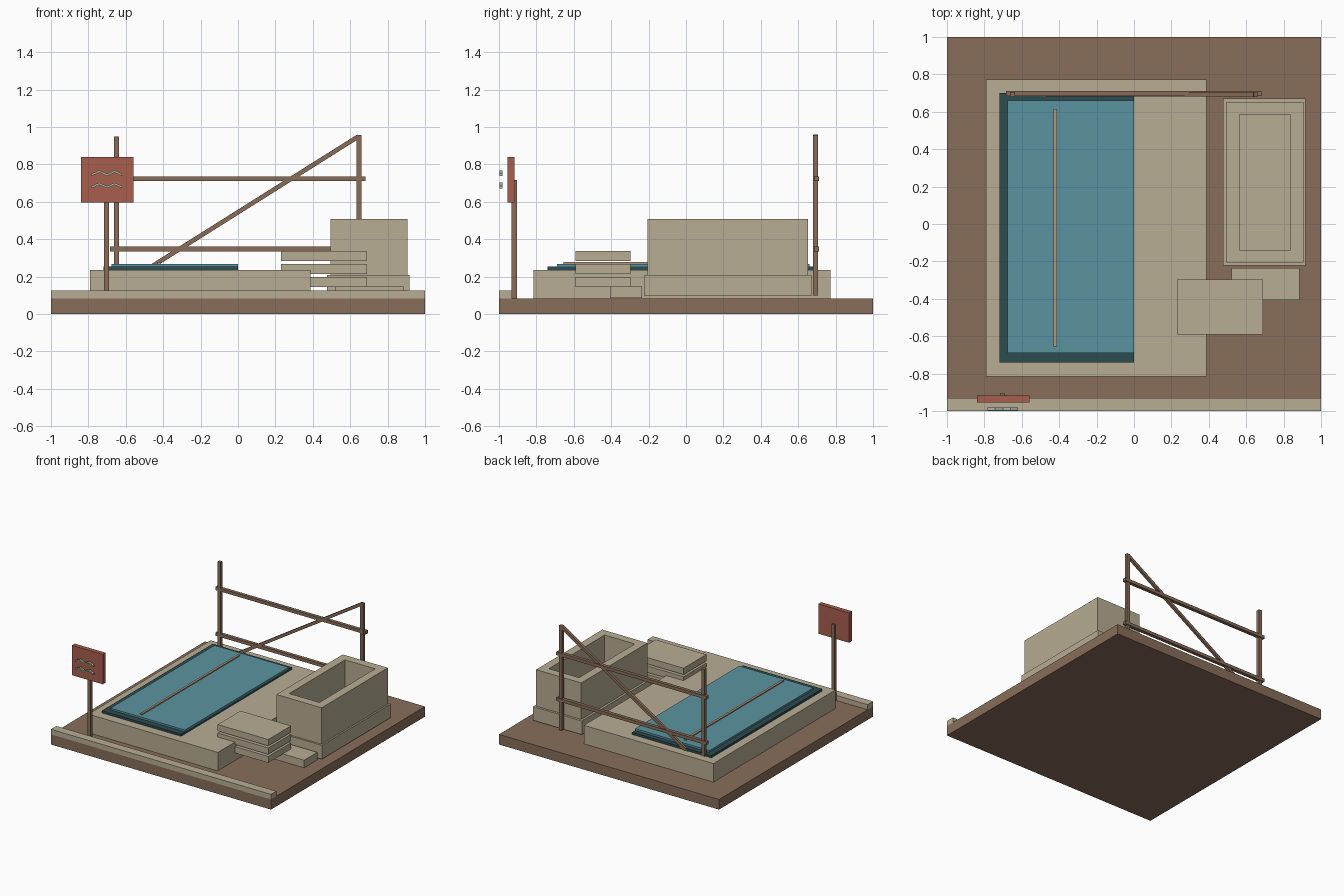
import bpy
import bmesh
from mathutils import Vector, Matrix

old = bpy.data.objects.get("Cube")
if old:
    bpy.data.objects.remove(old, do_unlink=True)


def material(name, hex_code):
    """Flat colour from an sRGB hex code, stored as linear values."""
    rgb = []
    for i in (0, 2, 4):
        c = int(hex_code[i:i + 2], 16) / 255
        rgb.append(c / 12.92 if c <= 0.04045 else ((c + 0.055) / 1.055) ** 2.4)
    mat = bpy.data.materials.new(name)
    mat.use_nodes = True
    mat.diffuse_color = (*rgb, 1)
    mat.node_tree.nodes["Principled BSDF"].inputs["Base Color"].default_value = (*rgb, 1)
    return mat


stone = material("pale_stone", "b8ad94")
earth = material("brown_earth", "886e5a")
wood = material("brown_wood", "886c58")
tan = material("tan_wood", "b8957a")
water = material("blue_water", "5a94a0")
rim = material("dark_teal", "2c4c50")
red = material("brick_red", "a85f4d")
pale = material("pale_green", "a9b8a4")


def finish(name, bm, mat):
    mesh = bpy.data.meshes.new(name)
    bm.to_mesh(mesh)
    bm.free()
    mesh.materials.append(mat)
    obj = bpy.data.objects.new(name, mesh)
    bpy.context.collection.objects.link(obj)
    return obj


def box_bm(x, y, z):
    """Box mesh between the limits of each axis."""
    lo, hi = Vector((x[0], y[0], z[0])), Vector((x[1], y[1], z[1]))
    bm = bmesh.new()
    bmesh.ops.create_cube(bm, size=1, matrix=Matrix.Translation((lo + hi) / 2)
                          @ Matrix.Diagonal((*(hi - lo), 1)))
    return bm


def box(name, mat, x, y, z):
    return finish(name, box_bm(x, y, z), mat)


def beam(name, mat, a, b, thick, depth):
    """Slanted square beam lying in the XZ plane from a to b."""
    a, b = Vector(a), Vector(b)
    axis = (b - a).normalized()
    side = Vector((0, 1, 0))
    rot = Matrix((axis, side, axis.cross(side))).transposed().to_4x4()
    bm = bmesh.new()
    bmesh.ops.create_cube(bm, size=1, matrix=Matrix.Translation((a + b) / 2) @ rot
                          @ Matrix.Diagonal(((b - a).length, depth, thick, 1)))
    return finish(name, bm, mat)


# Ground and front curb
box("ground_base", earth, (-1, 1), (-1, 1), (0, 0.083))
box("front_curb", stone, (-1, 1), (-1, -0.93), (0.083, 0.125))

# Raised platform with the pool on top
box("platform", stone, (-0.79, 0.387), (-0.815, 0.773), (0.083, 0.235))
box("pool_rim", rim, (-0.72, 0), (-0.74, 0.70), (0.235, 0.253))
box("pool_water", water, (-0.675, 0), (-0.69, 0.66), (0.253, 0.268))
box("pool_pole", tan, (-0.43, -0.412), (-0.655, 0.615), (0.264, 0.277))

# Rear timber frame
for name, x, top in (("left", -0.65, 0.95), ("right", 0.647, 0.957)):
    box("frame_post_" + name, wood, (x - 0.014, x + 0.014), (0.68, 0.707), (0.1, top))
for name, z in (("lower", 0.348), ("upper", 0.723)):
    box("frame_rail_" + name, wood, (-0.685, 0.682), (0.684, 0.712), (z - 0.013, z + 0.013))
beam("frame_brace", wood, (-0.65, 0.694, 0.135), (0.645, 0.694, 0.95), 0.024, 0.022)

# Open stone tub: the top face is inset and sunk to form the basin
box("tub_plinth", stone, (0.477, 0.918), (-0.222, 0.672), (0.095, 0.208))
bm = box_bm((0.495, 0.905), (-0.207, 0.653), (0.208, 0.508))
top = max(bm.faces, key=lambda f: f.calc_center_median().z)
bmesh.ops.inset_region(bm, faces=[top], thickness=0.068, use_even_offset=True)
basin = bmesh.ops.extrude_discrete_faces(bm, faces=[top])["faces"][0]
bmesh.ops.translate(bm, verts=basin.verts, vec=(0, 0, -0.27))
bmesh.ops.recalc_face_normals(bm, faces=bm.faces)
finish("tub", bm, stone)

# Step and stacked slabs
box("step", stone, (0.52, 0.885), (-0.405, -0.235), (0.085, 0.148))
for i in range(3):
    z = 0.145 + i * 0.0695
    box("stacked_slab_%d" % (i + 1), stone, (0.23, 0.69), (-0.592, -0.297), (z, z + 0.053))

# Sign on a post
box("sign_post", wood, (-0.717, -0.69), (-0.932, -0.903), (0.083, 0.715))
box("sign_board", red, (-0.84, -0.56), (-0.955, -0.918), (0.595, 0.84))

# Wavy marks in front of the sign
for name, z in (("upper", 0.738), ("lower", 0.672)):
    bm = bmesh.new()
    layers = []
    for y in (-0.998, -0.982):
        row = []
        for i in range(5):
            x = -0.783 + i * 0.041
            zz = z + (0.024 if i % 2 else 0.006)
            row.append((bm.verts.new((x, y, zz - 0.006)), bm.verts.new((x, y, zz + 0.006))))
        layers.append(row)
    front, back = layers
    for i in range(4):
        (a, b), (c, d) = front[i], front[i + 1]
        (e, f), (g, h) = back[i], back[i + 1]
        for quad in ((a, c, d, b), (e, f, h, g), (b, d, h, f), (a, e, g, c)):
            bm.faces.new(quad)
    for i in (0, 4):
        bm.faces.new((front[i][0], front[i][1], back[i][1], back[i][0]))
    bmesh.ops.recalc_face_normals(bm, faces=bm.faces)
    finish("sign_wave_" + name, bm, pale)
